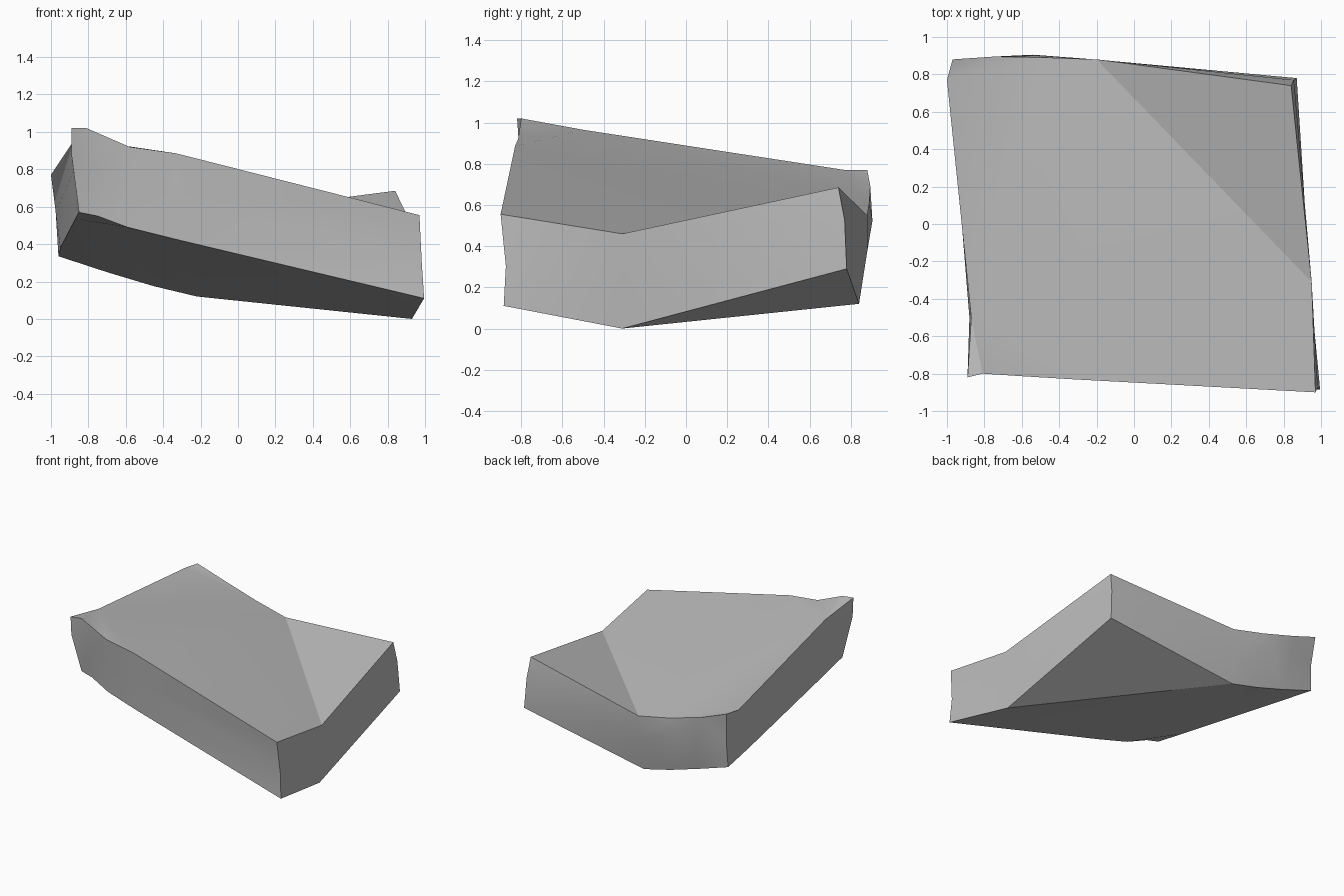
import bpy
import bmesh
import math
from mathutils import Vector

default_cube = bpy.data.objects.get("Cube")
if default_cube:
    bpy.data.objects.remove(default_cube, do_unlink=True)

# Stone colour
stone = bpy.data.materials.new("grey_stone")
stone.use_nodes = True
grey = (0.5, 0.5, 0.5, 1.0)
stone.diffuse_color = grey
shader = stone.node_tree.nodes["Principled BSDF"]
shader.inputs["Base Color"].default_value = grey
shader.inputs["Roughness"].default_value = 0.9

# Upper rim, counterclockwise from the front corner on the raised end
upper_rim = [
    (-.89, -.82, 1.02), (-.81, -.80, 1.02), (-.58, -.815, .92), (-.33, -.83, .885),
    (.97, -.90, .555), (.95, -.31, .46), (.84, .74, .685), (-.20, .88, .55),
    (-.47, .89, .61), (-.75, .895, .69), (-.97, .88, .77), (-1, .77, .77),
    (-.87, -.50, .965),
]

# Lower rim, matching the upper one point for point
lower_rim = [
    (-.85, -.74, .57), (-.75, -.75, .55), (-.59, -.78, .49), (-.35, -.80, .43),
    (.995, -.885, .11), (.93, -.31, 0), (.87, .78, .29), (-.22, .84, .12),
    (-.45, .84, .175), (-.70, .84, .25), (-.96, .845, .335), (-.95, .57, .38),
    (-.87, -.50, .535),
]

# Bulges and dents of the broken sides, by column
side_offsets = {
    0: (-.02, -.03, .08),
    4: (0, .018, -.03),
    6: (0, .01, .04),
    7: (0, .02, .04),
    8: (-.08, .04, .13),
    9: (0, .02, .03),
    10: (.015, -.01, -.03),
    12: (-.01, 0, .04),
}


def middle_point(column):
    """Point halfway down the side, pushed by its bulge or dent."""
    halfway = Vector(upper_rim[column]).lerp(Vector(lower_rim[column]), .5)
    return halfway + Vector(side_offsets.get(column, (0, 0, 0)))


def cap(mesh, ring, corner):
    """Close a ring with a main face and one folded triangle at the corner."""
    mesh.faces.new([vert for i, vert in enumerate(ring) if i != corner])
    mesh.faces.new(ring[corner - 1:corner + 2])


# Slab body: three stacked rings, bridged and capped
body = bmesh.new()
middle_rim = [middle_point(column) for column in range(len(upper_rim))]
rings = [[body.verts.new(point) for point in rim]
         for rim in (upper_rim, middle_rim, lower_rim)]

for above, below in zip(rings, rings[1:]):
    for i in range(len(above)):
        j = (i + 1) % len(above)
        body.faces.new((below[i], below[j], above[j], above[i]))

folded_corner = 6
cap(body, rings[0], folded_corner)
cap(body, rings[-1], folded_corner)
bmesh.ops.triangulate(body, faces=body.faces[:], quad_method='BEAUTY', ngon_method='BEAUTY')
bmesh.ops.recalc_face_normals(body, faces=body.faces[:])

slab_mesh = bpy.data.meshes.new("rock_slab")
body.to_mesh(slab_mesh)
body.free()
slab_mesh.materials.append(stone)

rock_slab = bpy.data.objects.new("rock_slab", slab_mesh)
bpy.context.collection.objects.link(rock_slab)

# Soft shading over shallow bends, sharp at the broken edges
bpy.ops.object.select_all(action='DESELECT')
rock_slab.select_set(True)
bpy.context.view_layer.objects.active = rock_slab
bpy.ops.object.shade_smooth_by_angle(angle=math.radians(25))
